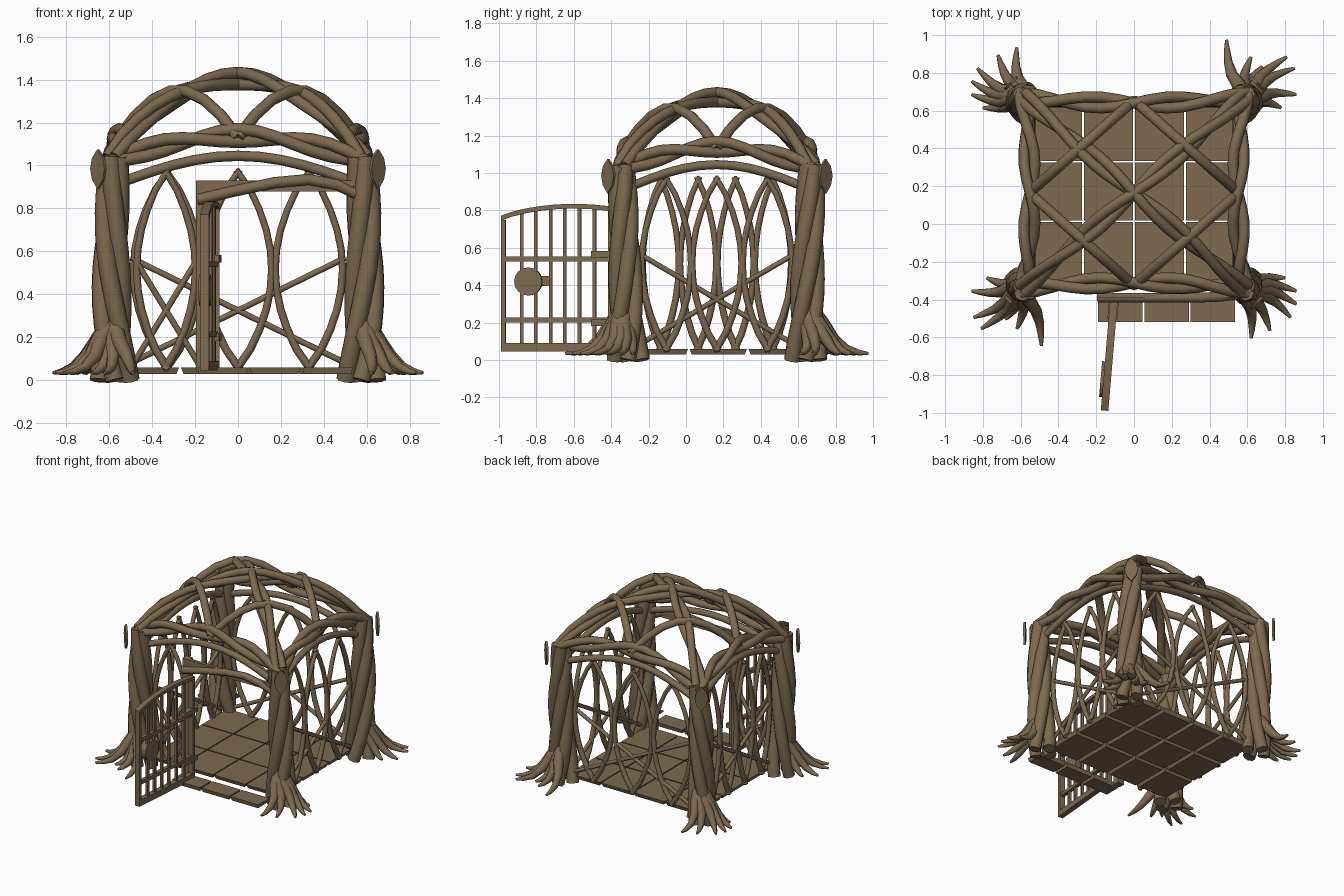
import bpy, bmesh
from math import sin, cos, pi
from mathutils import Vector as V, Matrix

if "Cube" in bpy.data.objects:
    bpy.data.objects.remove(bpy.data.objects["Cube"])

wood = bpy.data.materials.new("brown_wood")
wood.use_nodes = True
colour = (0.205, 0.142, 0.082, 1)
wood.diffuse_color = colour
wood.node_tree.nodes["Principled BSDF"].inputs["Base Color"].default_value = colour

CY = 0.165                     # centre of the gazebo in y
X, Y, Z = V((1, 0, 0)), V((0, 1, 0)), V((0, 0, 1))
CORNERS = [(sx, sy) for sx in (-1, 1) for sy in (-1, 1)]


def add_mesh(name, me):
    ob = bpy.data.objects.new(name, me)
    bpy.context.collection.objects.link(ob)
    me.materials.clear()
    me.materials.append(wood)
    return ob


def tubes(name, branches):
    """One mesh of round branches, each given as (points, start radius, end radius)."""
    cu = bpy.data.curves.new(name, 'CURVE')
    cu.dimensions = '3D'
    cu.bevel_depth = 1
    cu.bevel_resolution = 2
    cu.use_fill_caps = True
    for pts, r0, r1 in branches:
        sp = cu.splines.new('POLY')
        sp.points.add(len(pts) - 1)
        for i, (p, q) in enumerate(zip(sp.points, pts)):
            p.co = (*q, 1)
            p.radius = r0 + (r1 - r0) * i / (len(pts) - 1)
    tmp = bpy.data.objects.new(name + "_curve", cu)
    bpy.context.collection.objects.link(tmp)
    dg = bpy.context.evaluated_depsgraph_get()
    me = bpy.data.meshes.new_from_object(tmp.evaluated_get(dg))
    bpy.data.objects.remove(tmp)
    ob = add_mesh(name, me)
    bpy.ops.object.select_all(action='DESELECT')
    ob.select_set(True)
    bpy.context.view_layer.objects.active = ob
    bpy.ops.object.shade_smooth_by_angle(angle=0.9)
    return ob


def boxes(name, spans, taper=0):
    """One mesh of boxes, each given as (low corner, high corner)."""
    bm = bmesh.new()
    for lo, hi in spans:
        lo, hi = V(lo), V(hi)
        for v in bmesh.ops.create_cube(bm, size=1)["verts"]:
            low = v.co.z < 0
            size = hi - lo
            v.co = (lo + hi) / 2 + V([a * b for a, b in zip(v.co, size)])
            if low and taper:
                mid = (lo + hi) / 2
                v.co.x += taper if v.co.x < mid.x else -taper
                v.co.y += taper if v.co.y < mid.y else -taper
    me = bpy.data.meshes.new(name)
    bm.to_mesh(me)
    bm.free()
    return add_mesh(name, me)


def arch(a, b, rise, power=1.0, bow=V()):
    a, b = V(a), V(b)
    return lambda t: a.lerp(b, t) + Z * rise * max(0, sin(pi * t)) ** power + bow * sin(pi * t)


def sample(path, n=12):
    return [path(i / n) for i in range(n + 1)]


def twist(path, strands, spread, turns, u, v, n=14, r=0.03):
    out = []
    for s in range(strands):
        pts = []
        for i in range(n + 1):
            t = i / n
            a = 2 * pi * (s / strands + turns * t)
            k = spread(t)
            pts.append(path(t) + u * cos(a) * k + v * sin(a) * k)
        out.append((pts, r, r))
    return out


# Corner posts of twisted trunks, with spreading roots
ROOTS = {1: [(-.09, .32), (.04, .23), (.10, .18), (.23, .23), (.27, .17), (.28, .03), (.2, -.04)],
         -1: [(-.04, .28), (-.14, .24), (-.25, .17), (-.28, .1), (-.28, .03), (-.22, -.04)]}
for sx, sy in CORNERS:
    label = ("front" if sy < 0 else "back") + ("_left" if sx > 0 else "_right")

    def trunk(t):
        return V((sx * (0.575 + 0.015 * sin(pi * t)), CY + sy * (0.475 + 0.03 * t), 1.04 * t))
    tubes(label + "_post", twist(trunk, 4, lambda t: 0.028 + 0.016 * sin(pi * t) + 0.045 * (1 - t) ** 4,
                                 sx * 0.6, X, Y, 12, 0.044))
    base = V((sx * 0.58, CY + sy * 0.49, 0))
    roots = []
    for x, y in ROOTS[sx * sy]:
        tip = V((x, y, 0)) * (1 if sy > 0 else -1)
        side = Z.cross(tip) * 0.07
        roots.append(([base + tip * 0.08 + Z * 0.25, base + tip * 0.25 + Z * 0.19,
                       base + tip * 0.45 + side + Z * 0.11, base + tip * 0.65 + side + Z * 0.06,
                       base + tip * 0.85 + side * 0.5 + Z * 0.04, base + tip + Z * 0.035], 0.046, 0.008))
    tubes(label + "_roots", roots)

    # Pointed leaf plate facing outwards on the corner
    bm = bmesh.new()
    across = V((-sx * sy, 1, 0)).normalized()
    rim = [across * w + Z * h for w, h in
           ((0, -.095), (.035, -.05), (.047, 0), (.035, .05), (0, .09), (-.035, .05), (-.047, 0), (-.035, -.05))]
    out = V((sx, sy, 0)).normalized()
    centre = V((sx * 0.645, CY + sy * 0.575, 0.985))
    face = bm.faces.new([bm.verts.new(centre + p) for p in rim])
    new = bmesh.ops.extrude_face_region(bm, geom=[face])["geom"]
    bmesh.ops.translate(bm, vec=out * 0.015, verts=[g for g in new if isinstance(g, bmesh.types.BMVert)])
    bmesh.ops.recalc_face_normals(bm, faces=bm.faces)
    me = bpy.data.meshes.new(label + "_leaf")
    bm.to_mesh(me)
    bm.free()
    add_mesh(label + "_leaf", me)

# Eave arches on the four sides: a twisted pair with a thin arch below
TOP = 0.505
sides = {"front": ((-.6, CY - TOP), (.6, CY - TOP), Y), "back": ((-.6, CY + TOP), (.6, CY + TOP), -Y),
         "left": ((.58, CY - TOP - .02), (.58, CY + TOP + .02), -X),
         "right": ((-.58, CY - TOP - .02), (-.58, CY + TOP + .02), X)}
for name, (a, b, inward) in sides.items():
    path = arch((*a, 1.02), (*b, 1.02), 0.12, 1, inward * 0.03)
    low = arch((*a, 0.9), (*b, 0.9), 0.145, 1, inward * 0.03)
    tubes(name + "_eave", twist(path, 2, lambda t: 0.03, 1.5, inward, Z, 14, 0.029)
          + [(sample(low), 0.024, 0.024)])

# Domed roof: twisted diagonal ribs and a diamond of single branches
for sx, name in ((1, "roof_rib_a"), (-1, "roof_rib_b")):
    rib = arch((-sx * .59, CY - .51, 1.04), (sx * .59, CY + .51, 1.04), 0.365, 0.8)
    tubes(name, twist(rib, 2, lambda t: 0.027, 1.5, V((-.66, sx * .75, 0)), Z, 18, 0.028))
diamond = []
for sx, sy in CORNERS:
    p = arch((0, CY + sy * .49, 1.13), (sx * .555, CY, 1.13), 0.22, 0.9)
    diamond.append((sample(p, 7), 0.028, 0.028))
tubes("roof_diamond", diamond)

# Woven walls: lens-shaped hoops with two crossed sticks
def wall(name, origin, along, centres, half, ends, low=0.08):
    origin = V(origin)
    parts = []
    for c in centres:
        for s in (-1, 1):
            pts = [origin + along * (c + s * half * max(0, sin(pi * t)) ** 0.8 - s * 0.008)
                   + Z * (0.05 + 0.93 * t) for t in [i / 10 for i in range(11)]]
            parts.append((pts, 0.019, 0.015))
    for e0, e1 in (ends, ends[::-1]):
        parts.append(([origin + along * e0 + Z * 0.57, origin + along * e1 + Z * low], 0.014, 0.014))
    tubes(name, parts)


wall("back_wall", (0, CY + .47, 0), X, (-.33, 0, .33), .165, (-.5, .5))
wall("left_wall", (.54, CY, 0), Y, (-.27, 0, .27), .14, (-.42, .42))
wall("right_wall", (-.54, CY, 0), Y, (-.3, -.1, .1, .3), .105, (-.42, .42))
wall("front_panel", (-.335, CY - .49, 0), X, (0,), .145, (-.15, .15))

# Floor tiles and front step
W, D = 0.27, 0.315
boxes("floor_tiles", [((i * W + .004, -.3 + j * D + .004, .03), ((i + 1) * W - .004, -.3 + (j + 1) * D - .004, .06))
                      for i in range(-2, 2) for j in range(3)], 0.012)
boxes("front_step", [((-.19 + i * .245, -.52, .03), (.045 + i * .245, -.385, .06)) for i in range(3)], 0.008)

# Door frame
boxes("door_frame", [((-.195, -.39, .88), (.54, -.365, .93)), ((-.195, -.39, .04), (-.14, -.34, .93))])
tubes("door_branch", [([V((-.19, -.39, .84)), V((-.02, -.39, .88)), V((.17, -.39, .92)), V((.33, -.39, .935)),
                        V((.46, -.385, .91)), V((.57, -.37, .86))], 0.026, 0.026)])

# Open barred gate, made along +x from its hinge and then swung open
swing = Matrix.Translation((-.105, -.39, 0)) @ Matrix.Rotation(-pi / 2 - 0.085, 4, 'Z')


def gate_top(x):
    return 0.75 + 0.085 * max(0, sin(pi * min(1, (0.61 - x) / 0.5 * 0.6 + 0.02))) ** 0.6


bars = [((x - .009, -.01, .06), (x + .009, .01, gate_top(x) - .01)) for x in (.1, .18, .26, .335, .415, .49)]
rails = [((0, -.014, z - .013), (.6, .014, z + .013)) for z in (.215, .54)]
frame = [((0, -.02, .045), (.6, .02, .09)), ((0, -.02, .045), (.025, .02, .8)), ((.575, -.02, .045), (.6, .02, .75))]
straps = [((-.02, -.026, z - .017), (.115, .026, z + .017)) for z in (.2, .565)]
latch = [((.34, -.035, .395), (.4, -.01, .45))]
boxes("gate_bars", bars + rails + frame + straps + latch).matrix_world = swing

bm = bmesh.new()
N = 12
rows = []
for i in range(N + 1):
    x = 0.6 * i / N
    z = gate_top(x)
    rows.append([bm.verts.new((x, y, z + h)) for y, h in ((-.02, -.025), (.02, -.025), (.02, 0), (-.02, 0))])
for a, b in zip(rows, rows[1:]):
    for k in range(4):
        bm.faces.new((a[k], a[k - 1], b[k - 1], b[k]))
bm.faces.new(rows[0])
bm.faces.new(rows[-1])
# Round lock plate
bmesh.ops.create_cone(bm, cap_ends=True, segments=16, radius1=.075, radius2=.075, depth=.05,
                      matrix=Matrix.Translation((.455, -.01, .42)) @ Matrix.Rotation(pi / 2, 4, 'X'))
bmesh.ops.recalc_face_normals(bm, faces=bm.faces)
me = bpy.data.meshes.new("gate_top_and_lock")
bm.to_mesh(me)
bm.free()
add_mesh("gate_top_and_lock", me).matrix_world = swing
